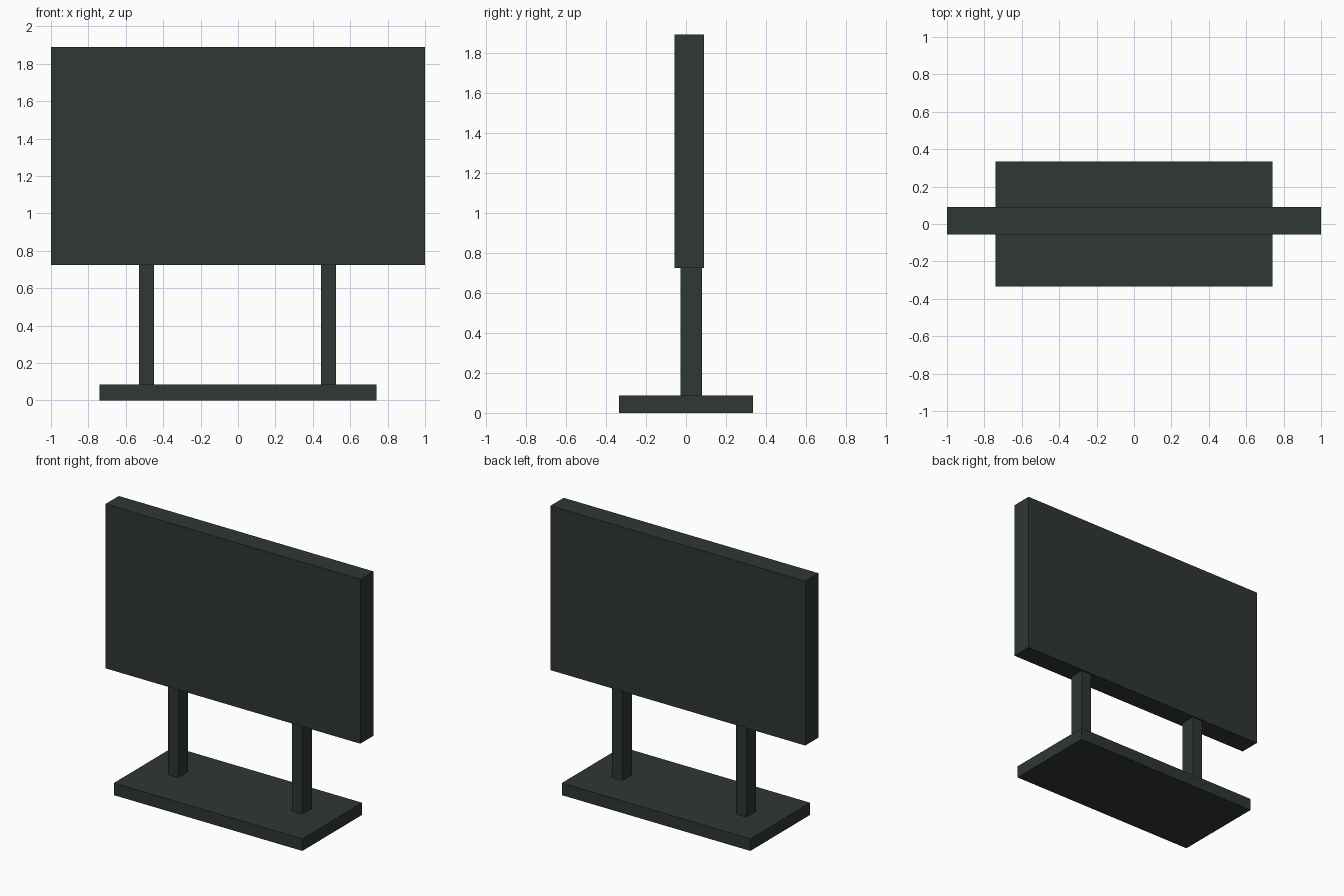
import bpy
import bmesh
from mathutils import Matrix, Vector

if "Cube" in bpy.data.objects:
    bpy.data.objects.remove(bpy.data.objects["Cube"])

# single dark slate colour
slate = bpy.data.materials.new("dark_slate")
slate.diffuse_color = (0.029, 0.038, 0.036, 1.0)
slate.use_nodes = True
slate.node_tree.nodes["Principled BSDF"].inputs["Base Color"].default_value = slate.diffuse_color


def box(name, low, high):
    """Axis-aligned flat-shaded box between two corners."""
    low, high = Vector(low), Vector(high)
    bm = bmesh.new()
    bmesh.ops.create_cube(bm, size=1.0, matrix=Matrix.Translation((low + high) / 2)
                          @ Matrix.Diagonal((*(high - low), 1.0)))
    mesh = bpy.data.meshes.new(name)
    bm.to_mesh(mesh)
    bm.free()
    mesh.materials.append(slate)
    obj = bpy.data.objects.new(name, mesh)
    bpy.context.collection.objects.link(obj)
    return obj


BASE_TOP, PANEL_BOTTOM, PANEL_TOP = 0.086, 0.724, 1.89

# foot plate
box("base_plate", (-0.74, -0.335, 0), (0.74, 0.335, BASE_TOP))

# two upright posts
for side, x in (("left", -0.489), ("right", 0.484)):
    box(f"{side}_post", (x - 0.041, -0.028, BASE_TOP), (x + 0.041, 0.081, PANEL_BOTTOM))

# display panel
box("display_panel", (-1, -0.057, PANEL_BOTTOM), (1, 0.091, PANEL_TOP))
